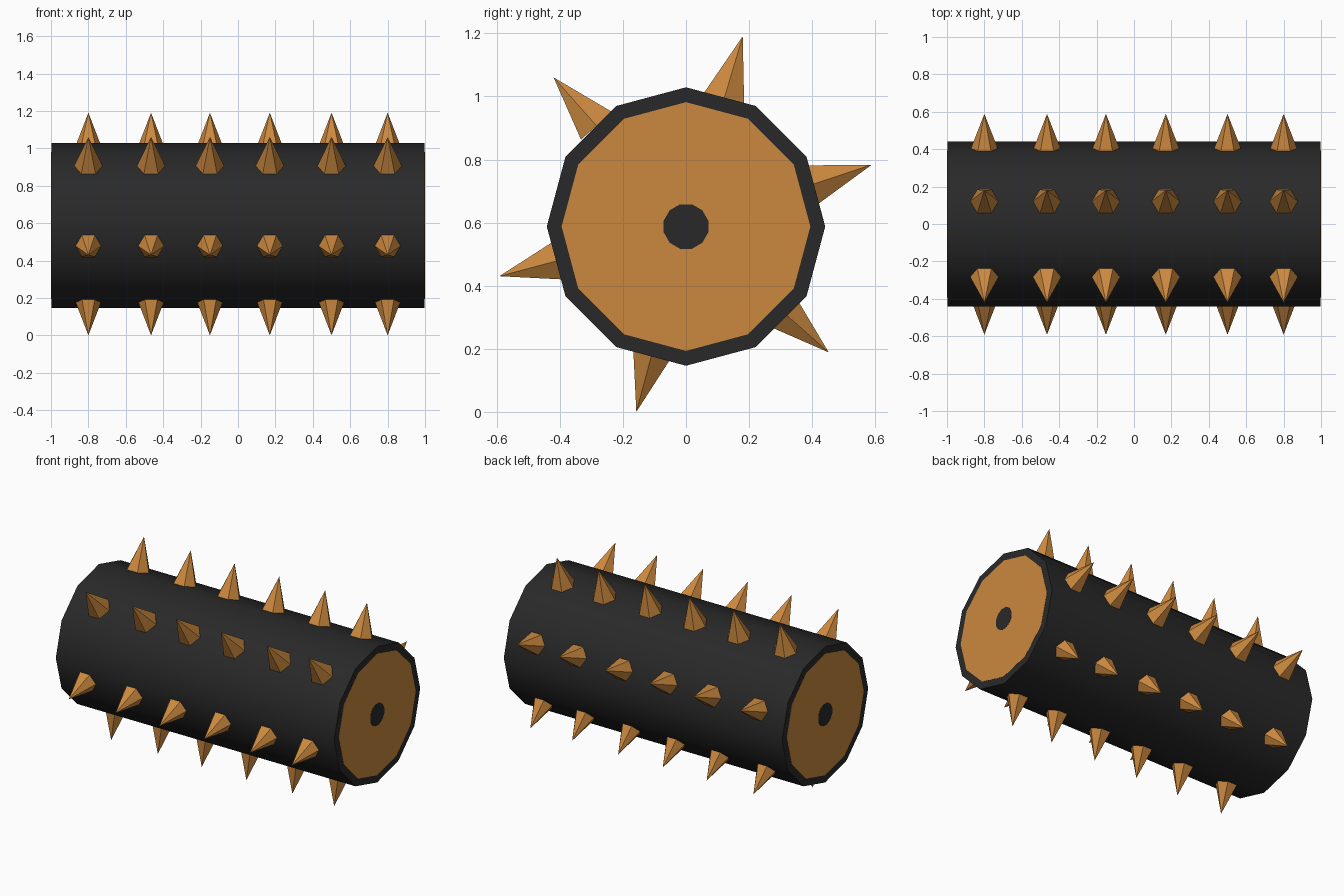
import bpy
from math import radians, sin, cos, pi
from mathutils import Matrix, Vector

if "Cube" in bpy.data.objects:
    bpy.data.objects.remove(bpy.data.objects["Cube"])

CZ = 0.588  # height of the roller axis


def material(name, rgb):
    m = bpy.data.materials.new(name)
    m.diffuse_color = (*rgb, 1)
    m.use_nodes = True
    m.node_tree.nodes["Principled BSDF"].inputs["Base Color"].default_value = m.diffuse_color
    return m


dark = material("dark_rubber", (0.022, 0.022, 0.022))
orange = material("orange_wood", (0.60, 0.25, 0.05))


def drum(name, radius, x0, x1, mat, turn=0.0):
    """12-sided cylinder lying along x."""
    bpy.ops.mesh.primitive_cylinder_add(vertices=12, radius=radius, depth=x1 - x0)
    ob = bpy.context.object
    ob.name = name
    ob.data.transform(Matrix.Rotation(pi / 2, 4, 'Y') @ Matrix.Rotation(turn, 4, 'Z'))
    ob.location = ((x0 + x1) / 2, 0, CZ)
    ob.data.materials.append(mat)
    return ob


# Roller body
body = drum("roller_body", 0.441, -0.998, 0.998, dark)
bpy.ops.object.shade_smooth_by_angle(angle=radians(40))

# End plates and axle hubs, nearly flush with the body ends
for side, s in (("right", 1), ("left", -1)):
    for part, r, proud, mat, turn in (("end_plate", 0.394, 0.999, orange, 0),
                                      ("axle_hub", 0.073, 1.0, dark, pi / 12)):
        a, b = sorted((s * 0.99, s * proud))
        drum(f"{part}_{side}", r, a, b, mat, turn)

# Six rows of six-sided spikes: (angle around axis, tip distance)
rows = [(18.4, 0.620), (73.4, 0.629), (131.6, 0.632),
        (194.9, 0.612), (255.0, 0.608), (318.6, 0.603)]
xs = [-0.80, -0.465, -0.15, 0.17, 0.50, 0.80]
HEIGHT = 0.205
for i, (deg, tip) in enumerate(rows):
    t = radians(deg)
    out = Vector((0, cos(t), sin(t)))
    along = Vector((1, 0, 0))
    side = out.cross(along)
    rot = Matrix((along, side, out)).transposed().to_4x4()
    for j, x in enumerate(xs):
        bpy.ops.mesh.primitive_cone_add(vertices=6, radius1=0.076, radius2=0, depth=HEIGHT)
        ob = bpy.context.object
        ob.name = f"spike_{i + 1}_{j + 1}"
        # a corner of the hexagonal base points along the roller
        ob.data.transform(rot @ Matrix.Rotation(pi / 2, 4, 'Z'))
        ob.location = Vector((x, 0, CZ)) + out * (tip - HEIGHT / 2)
        ob.data.materials.append(orange)
